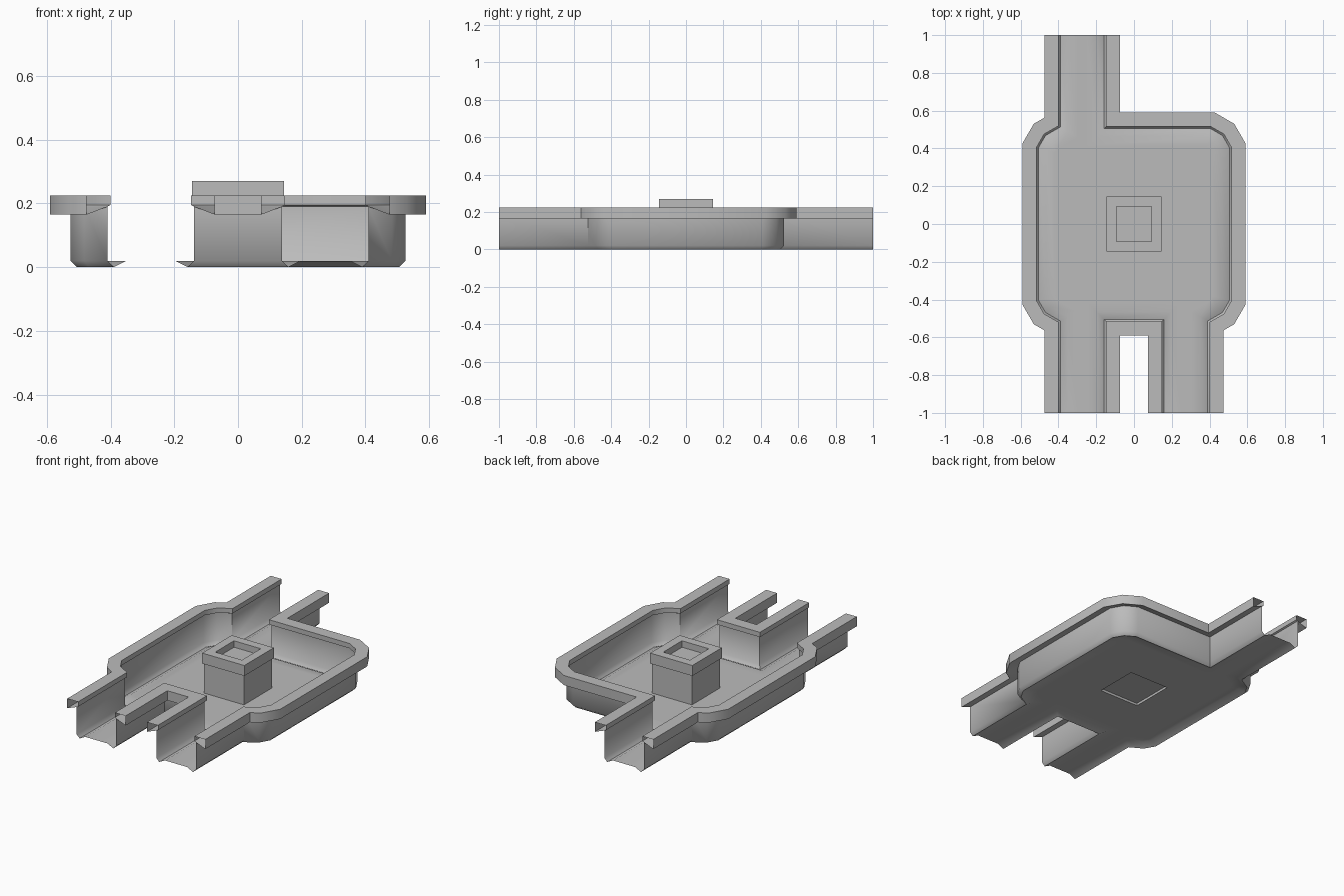
import bpy
import bmesh
import math
from mathutils import Vector

cube = bpy.data.objects.get("Cube")
if cube:
    bpy.data.objects.remove(cube, do_unlink=True)

grey = bpy.data.materials.new("plain_grey")
grey.use_nodes = True
COLOUR = (0.5, 0.5, 0.5, 1)
grey.diffuse_color = COLOUR
grey.node_tree.nodes["Principled BSDF"].inputs["Base Color"].default_value = COLOUR


def finish(name, bm, smooth_angle=None):
    mesh = bpy.data.meshes.new(name)
    bm.to_mesh(mesh)
    bm.free()
    mesh.materials.append(grey)
    obj = bpy.data.objects.new(name, mesh)
    bpy.context.collection.objects.link(obj)
    if smooth_angle:
        bpy.ops.object.select_all(action='DESELECT')
        obj.select_set(True)
        bpy.context.view_layer.objects.active = obj
        bpy.ops.object.shade_smooth_by_angle(angle=math.radians(smooth_angle))
    return obj


def offset_path(path, dist):
    """Mitred offset to the left of an open path."""
    pts = [Vector(p) for p in path]
    normals = []
    for a, b in zip(pts, pts[1:]):
        d = (b - a).normalized()
        normals.append(Vector((-d.y, d.x)))
    result = []
    for i, p in enumerate(pts):
        n0 = normals[max(i - 1, 0)]
        n1 = normals[min(i, len(normals) - 1)]
        result.append(p + (n0 + n1) * dist / (1 + n0.dot(n1)))
    return result


def sweep(bm, path, profile):
    """Sweep an (offset, height) profile along a path; return the rows."""
    rows = [[bm.verts.new((p.x, p.y, z)) for p in offset_path(path, off)]
            for off, z in profile]
    for r0, r1 in zip(rows, rows[1:]):
        for i in range(len(path) - 1):
            bm.faces.new((r0[i], r0[i + 1], r1[i + 1], r1[i]))
    return rows


# Wall lines: room half-size, and outer and inner sides of the channels
ROOM, OUT, INN = 0.525, 0.41, 0.138
corner = [(OUT, ROOM), (0.483, 0.483), (ROOM, OUT)]
right_side = corner + [(x, -y) for x, y in reversed(corner)]
left_side = [(-x, -y) for x, y in right_side]
paths = [
    [(-OUT, -1)] + left_side + [(-OUT, 1)],
    [(-INN, 1), (-INN, ROOM)] + right_side + [(OUT, -1)],
    [(INN, -1), (INN, -ROOM), (-INN, -ROOM), (-INN, -1)],
]

# Walls, edge gutter and floor in one sheet, with a square opening for the pillar
FLOOR, SHAFT = 0.02, 0.137
wall_profile = [(-0.11, FLOOR), (-0.06, FLOOR), (-0.02, 0), (0, FLOOR), (0, 0.19)]
bm = bmesh.new()
border = []
for path in paths:
    border += sweep(bm, path, wall_profile)[0]
opening = [bm.verts.new((x * SHAFT, y * SHAFT, FLOOR))
           for x, y in ((-1, -1), (1, -1), (1, 1), (-1, 1))]
edges = []
for loop in (border, opening):
    for a, b in zip(loop, loop[1:] + loop[:1]):
        edges.append(bm.edges.get((a, b)) or bm.edges.new((a, b)))
fill = bmesh.ops.triangle_fill(bm, edges=edges, use_beauty=True, normal=(0, 0, 1))
for f in fill["geom"]:
    if isinstance(f, bmesh.types.BMFace):
        f.normal_update()
        if f.normal.z < 0:
            f.normal_flip()
finish("floor_and_walls", bm, 50)

# Hollow rim along the top of every wall
rim_profile = [(0, 0.19), (-0.01, 0.195), (-0.01, 0.225),
               (0.065, 0.225), (0.065, 0.165), (0, 0.19)]
bm = bmesh.new()
for path in paths:
    sweep(bm, path, rim_profile)
finish("rim", bm, 40)


# Square pillar with a wider, recessed cap
def square_stack(name, rings, close_start=False, close_end=False):
    bm = bmesh.new()
    rows = [[bm.verts.new((x * h, y * h, z))
             for x, y in ((-1, -1), (1, -1), (1, 1), (-1, 1))] for h, z in rings]
    for r0, r1 in zip(rows, rows[1:]):
        for i in range(4):
            j = (i + 1) % 4
            bm.faces.new((r0[i], r0[j], r1[j], r1[i]))
    if close_start:
        bm.faces.new(rows[0][::-1])
    if close_end:
        bm.faces.new(rows[-1])
    return finish(name, bm)


square_stack("pillar_shaft", [(SHAFT, 0.035), (SHAFT, 0.205)], close_start=True)
square_stack("pillar_foot", [(SHAFT, FLOOR), (SHAFT, 0.035)])
square_stack("pillar_cap", [(SHAFT, 0.205), (0.145, 0.205), (0.145, 0.27),
                            (0.092, 0.27), (0.092, 0.23)], close_end=True)
